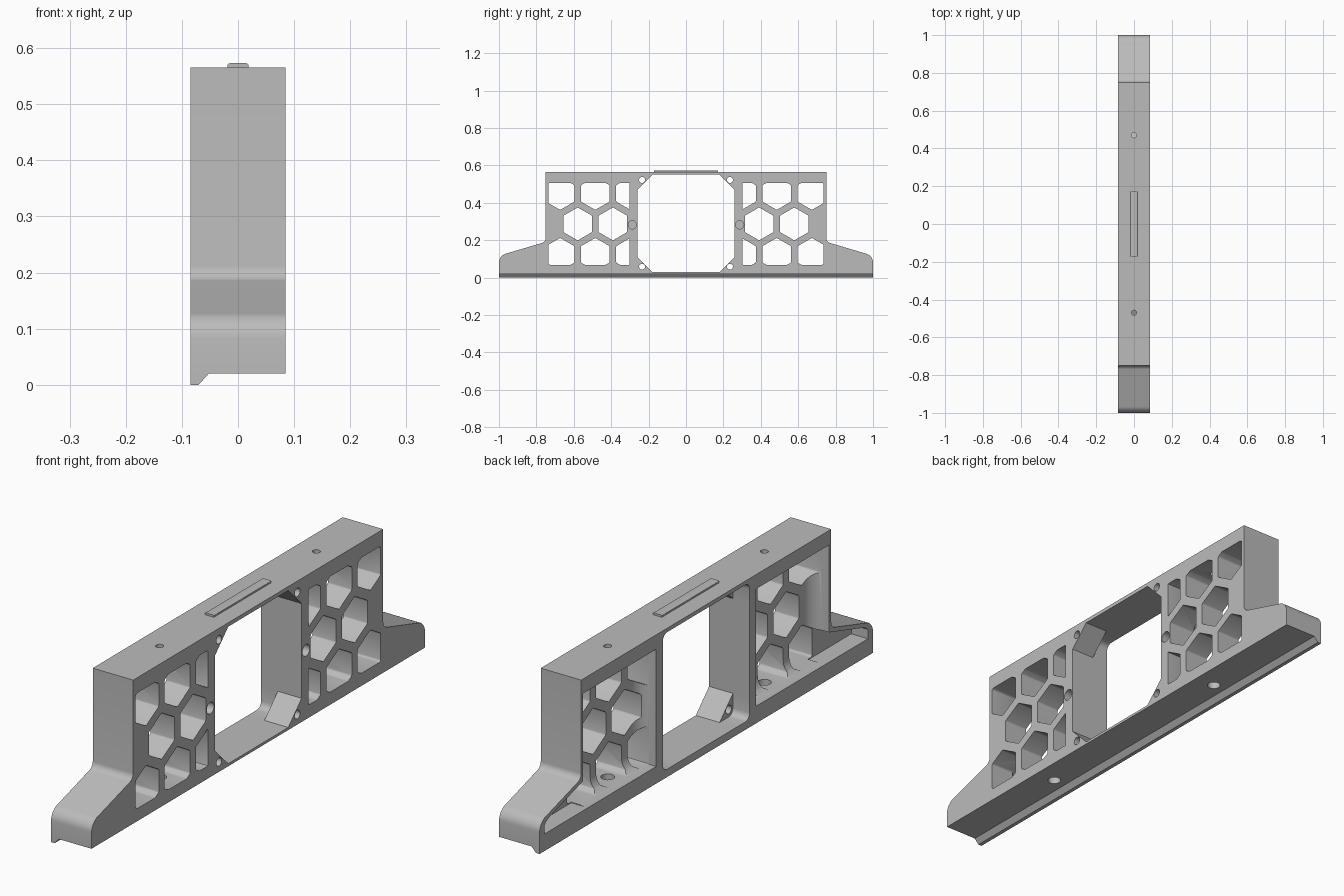
import bpy, bmesh, math
from mathutils import Vector

if "Cube" in bpy.data.objects:
    bpy.data.objects.remove(bpy.data.objects["Cube"], do_unlink=True)

grey = bpy.data.materials.new("plain_grey")
grey.use_nodes = True
grey.diffuse_color = (0.5, 0.5, 0.5, 1)
grey.node_tree.nodes["Principled BSDF"].inputs["Base Color"].default_value = (0.5, 0.5, 0.5, 1)

W = 0.085        # half thickness
WEB = -0.015     # back of the honeycomb web
TOP = 0.565      # top of the panel
BASE = 0.02      # underside of the panel
MID = 0.287      # honeycomb centre height


def ngon(a, b, r, n=24, turn=0.0):
    return [(a + r * math.cos(turn + math.tau * i / n),
             b + r * math.sin(turn + math.tau * i / n)) for i in range(n)]


def rect(a0, a1, b0, b1):
    return [(a0, b0), (a1, b0), (a1, b1), (a0, b1)]


def prisms(name, profiles, axis, lo, hi):
    """Extrude one or more 2D profiles along an axis into one object."""
    bm = bmesh.new()
    for pts in profiles:
        rings = []
        for h in (lo, hi):
            ring = []
            for p in pts:
                c = list(p)
                c.insert(axis, h)
                ring.append(bm.verts.new(c))
            rings.append(ring)
        bm.faces.new(rings[0])
        bm.faces.new(rings[1][::-1])
        for i in range(len(pts)):
            j = (i + 1) % len(pts)
            bm.faces.new((rings[0][i], rings[0][j], rings[1][j], rings[1][i]))
    bmesh.ops.recalc_face_normals(bm, faces=bm.faces)
    me = bpy.data.meshes.new(name)
    bm.to_mesh(me)
    bm.free()
    me.materials.append(grey)
    ob = bpy.data.objects.new(name, me)
    bpy.context.collection.objects.link(ob)
    return ob


def round_edges(ob, test, width, segments=4):
    """Round the edges whose midpoint and direction pass the test."""
    bm = bmesh.new()
    bm.from_mesh(ob.data)
    edges = []
    for e in bm.edges:
        a, b = e.verts[0].co, e.verts[1].co
        if test((a + b) / 2, (b - a).normalized()):
            edges.append(e)
    bmesh.ops.bevel(bm, geom=edges, offset=width, segments=segments,
                    profile=0.5, affect='EDGES', clamp_overlap=True)
    bmesh.ops.recalc_face_normals(bm, faces=bm.faces)
    bm.to_mesh(ob.data)
    bm.free()


def boolean(ob, tool, operation='DIFFERENCE'):
    mod = ob.modifiers.new("cut", 'BOOLEAN')
    mod.operation = operation
    mod.solver = 'EXACT'
    mod.object = tool
    bpy.context.view_layer.update()
    done = bpy.data.meshes.new_from_object(
        ob.evaluated_get(bpy.context.evaluated_depsgraph_get()))
    ob.modifiers.clear()
    ob.data = done
    bpy.data.objects.remove(tool, do_unlink=True)


def along_x(m, d):
    return abs(d.x) > 0.99


# Panel outline with sloping feet
half = [(1, BASE), (1, 0.117), (0.75, 0.191), (0.75, TOP)]
panel = prisms("panel", [half + [(-y, z) for y, z in half[::-1]]], 0, -W, W)
round_edges(panel, lambda m, d: along_x(m, d) and abs(m.y) > 0.9 and m.z > 0.1, 0.035, 6)
round_edges(panel, lambda m, d: along_x(m, d) and 0.7 < abs(m.y) < 0.8 and m.z < 0.3, 0.02, 5)

# Central opening: rounded at the back, chamfered corners through the web
window = prisms("window_cutter", [rect(-0.26, 0.26, 0.03, 0.55)], 0, -0.2, WEB)
round_edges(window, along_x, 0.025)
boolean(panel, window)
c = 0.08
y0, z0, z1 = 0.26, 0.03, 0.55
octagon = [(-y0, z0 + c), (c - y0, z0), (y0 - c, z0), (y0, z0 + c),
           (y0, z1 - c), (y0 - c, z1), (c - y0, z1), (-y0, z1 - c)]
boolean(panel, prisms("octagon_cutter", [octagon], 0, -0.2, 0.2))

for s in (-1, 1):
    # Back pocket with a filleted floor
    pocket = prisms("pocket_cutter", [rect(s * 0.30, s * 0.738, 0.065, 0.51)], 0, -0.2, WEB)
    round_edges(pocket, lambda m, d: m.x > WEB - 0.001 and not along_x(m, d), 0.055, 6)
    boolean(panel, pocket)

    # Pocket running into the foot
    foot = [(0.71, 0.065), (0.97, 0.065), (0.97, 0.1), (0.95, 0.115), (0.71, 0.186)]
    boolean(panel, prisms("foot_cutter", [[(s * y, z) for y, z in foot]], 0, -0.2, WEB))

    # Honeycomb holes, trimmed to the pocket
    cells = []
    for row in (-1, 0, 1):
        for y in ((0.673, 0.485, 0.297) if row else (0.579, 0.391)):
            cells.append(ngon(s * y, MID + row * 0.163, 0.088, 6, math.pi / 6))
    comb = prisms("comb_cutter", cells, 0, -0.15, 0.15)
    trim = prisms("trim", [rect(s * 0.302, s * 0.735, 0.068, 0.507)], 0, -0.2, 0.2)
    boolean(comb, trim, 'INTERSECT')
    round_edges(comb, along_x, 0.006, 2)
    boolean(panel, comb)

    # Corner screw holes, blind side socket, and top and bottom screw holes
    boolean(panel, prisms("corner_holes", [ngon(s * 0.235, 0.058, 0.016),
                                          ngon(s * 0.235, 0.522, 0.016)], 0, -0.2, 0.2))
    boolean(panel, prisms("side_socket", [ngon(s * 0.287, MID - 0.005, 0.022)], 0, 0.045, 0.2))
    boolean(panel, prisms("top_hole", [ngon(0, s * 0.47, 0.014)], 2, 0.49, 0.6))
    boolean(panel, prisms("bottom_hole", [ngon(0, s * 0.47, 0.024)], 2, 0, 0.08))

# Hooked lip along the bottom back edge
lip = prisms("bottom_lip", [[(-W, 0), (-0.07, 0), (-0.052, BASE), (-W, BASE)]], 1, -1, 1)

# Raised key on the top
key = prisms("top_key", [rect(-0.019, 0.019, -0.172, 0.172)], 2, TOP - 0.003, 0.573)
round_edges(key, lambda m, d: m.z > 0.572 and abs(d.y) > 0.9, 0.005, 3)

# Smooth fillets, crisp edges
for ob in (panel, lip, key):
    ob.data.materials.clear()
    ob.data.materials.append(grey)
    bpy.ops.object.select_all(action='DESELECT')
    ob.select_set(True)
    bpy.context.view_layer.objects.active = ob
    bpy.ops.object.shade_smooth_by_angle(angle=math.radians(30))
